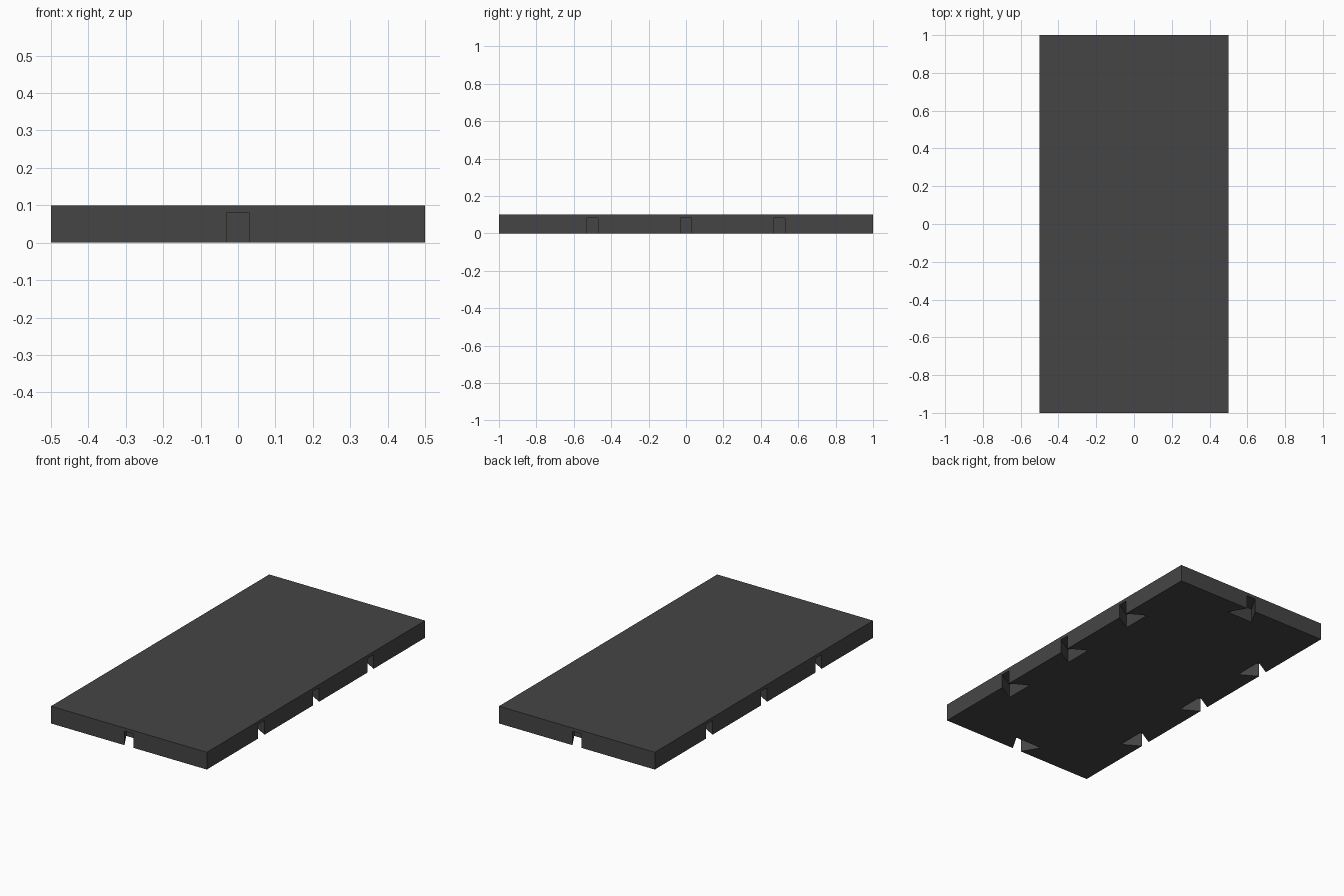
import bpy, bmesh
from math import pi, cos, sin

if "Cube" in bpy.data.objects:
    bpy.data.objects.remove(bpy.data.objects["Cube"])

W, L, H = 1.0, 2.0, 0.1      # slab size
R, INSET, DEPTH = 0.1, 0.05, 0.081  # triangular socket radius, centre inset, height


def finish(bm, name):
    bmesh.ops.recalc_face_normals(bm, faces=bm.faces)
    me = bpy.data.meshes.new(name)
    bm.to_mesh(me)
    bm.free()
    ob = bpy.data.objects.new(name, me)
    bpy.context.collection.objects.link(ob)
    return ob


# Slab
bm = bmesh.new()
bmesh.ops.create_cube(bm, size=1)
for v in bm.verts:
    v.co = (v.co.x * W, v.co.y * L, (v.co.z + 0.5) * H)
slab = finish(bm, "floor_tile")

# Connector sockets: triangular prisms whose tip points out through the edge
sockets = []
for y in (-0.5, 0, 0.5):
    sockets += [(W / 2 - INSET, y, 0), (-W / 2 + INSET, y, pi)]
sockets += [(0, L / 2 - INSET, pi / 2), (0, -L / 2 + INSET, -pi / 2)]

bm = bmesh.new()
for x, y, a in sockets:
    ring = [(x + R * cos(a + k * 2 * pi / 3), y + R * sin(a + k * 2 * pi / 3))
            for k in range(3)]
    low = [bm.verts.new((px, py, -0.05)) for px, py in ring]
    top = [bm.verts.new((px, py, DEPTH)) for px, py in ring]
    bm.faces.new(low[::-1])
    bm.faces.new(top)
    for k in range(3):
        n = (k + 1) % 3
        bm.faces.new((low[k], low[n], top[n], top[k]))
cutter = finish(bm, "socket_cutter")
cutter.hide_render = True

# Cut the sockets into the underside
mod = slab.modifiers.new("sockets", "BOOLEAN")
mod.operation = "DIFFERENCE"
mod.solver = "EXACT"
mod.object = cutter
bpy.context.view_layer.objects.active = slab
bpy.ops.object.modifier_apply(modifier=mod.name)
bpy.data.objects.remove(cutter)

# Dark rubber colour
mat = bpy.data.materials.new("dark_grey")
mat.diffuse_color = (0.06, 0.06, 0.06, 1)
mat.use_nodes = True
mat.node_tree.nodes["Principled BSDF"].inputs["Base Color"].default_value = mat.diffuse_color
slab.data.materials.clear()
slab.data.materials.append(mat)
